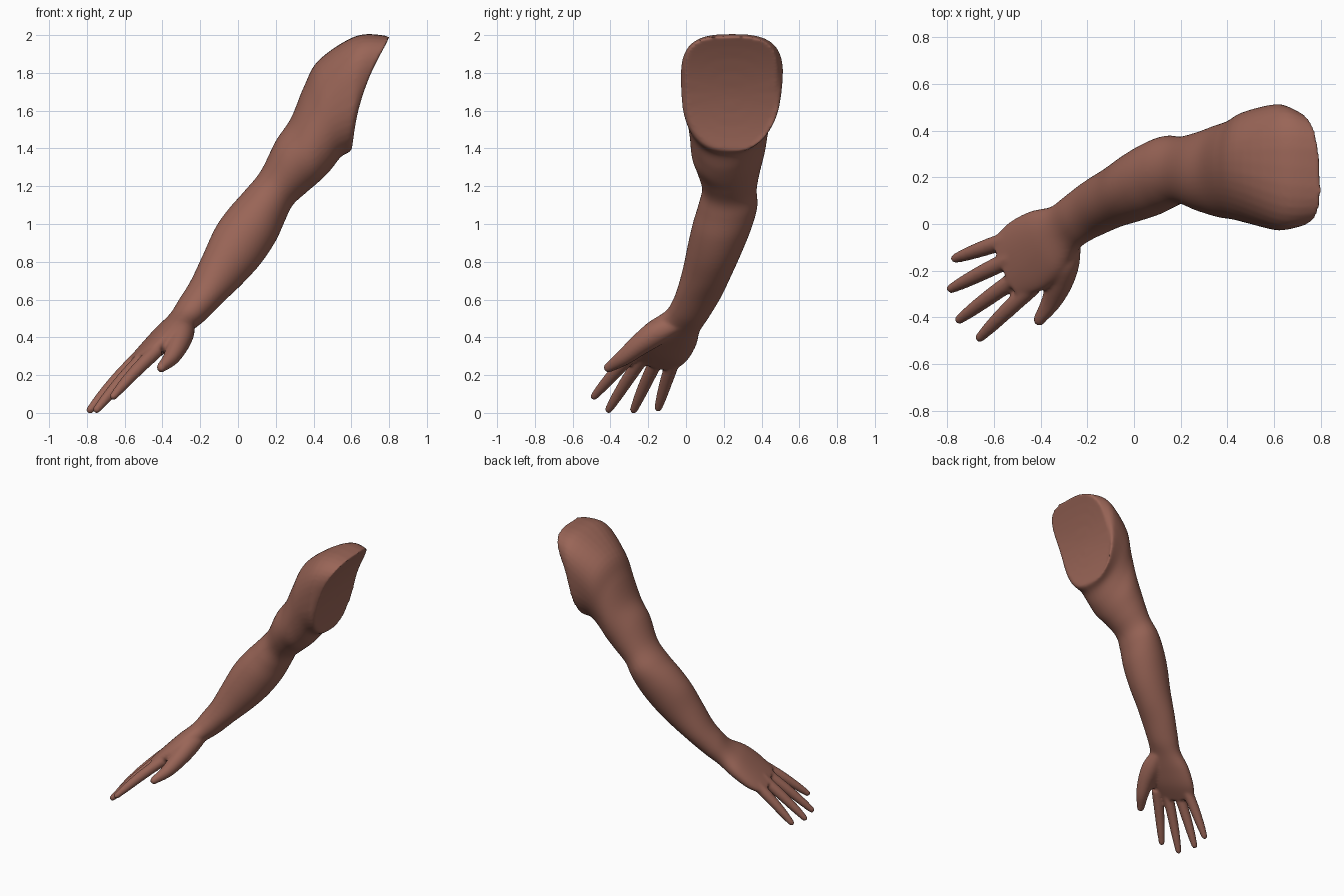
import bpy, bmesh, math
from mathutils import Vector

if "Cube" in bpy.data.objects:
    bpy.data.objects.remove(bpy.data.objects["Cube"])

SIDES = 40
HAND_N = Vector((-0.675, -0.09, 0.73)).normalized()   # back of the hand


def catmull(a, b, c, d, t):
    return 0.5 * (2 * b + (c - a) * t + (2 * a - 5 * b + 4 * c - d) * t * t
                  + (3 * b - a - 3 * c + d) * t ** 3)


def refine(keys, steps=5):
    """Spline through key rings; each ring is a tuple of vectors / floats."""
    out = []
    for i in range(len(keys) - 1):
        q = [keys[max(0, min(len(keys) - 1, i + k))] for k in (-1, 0, 1, 2)]
        for s in range(steps):
            out.append(tuple(catmull(*v, s / steps) for v in zip(*q)))
    return out + [keys[-1]]


def ring_points(ring, scale=1.0):
    """Squarish egg-shaped section: centre, U, V, squareness, taper, bend."""
    c, u, v, e, taper, bend = ring
    pts = []
    for k in range(SIDES):
        a = 2 * math.pi * k / SIDES
        ca, sa = math.cos(a), math.sin(a)
        p = math.copysign(abs(ca) ** e, ca) * scale
        q = math.copysign(abs(sa) ** e, sa) * scale * (1 - taper * ca)
        pts.append(c + u * p + v * q - Vector((bend * (1 - p * p), 0, 0)))
    return pts


def loft(bm, loops):
    rows = [[bm.verts.new(p) for p in loop] for loop in loops]
    faces = []
    for r0, r1 in zip(rows, rows[1:]):
        for k in range(SIDES):
            j = (k + 1) % SIDES
            faces.append(bm.faces.new((r0[k], r0[j], r1[j], r1[k])))
    faces += [bm.faces.new(rows[0]), bm.faces.new(rows[-1])]
    bmesh.ops.recalc_face_normals(bm, faces=faces)


def digit(bm, path, radii):
    """Rounded finger along a path of points."""
    path = [Vector(p) for p in path]
    d = (path[-1] - path[0]).normalized()
    v = d.cross(HAND_N).normalized()
    u = v.cross(d)
    keys = [(p, u * r, v * r, 1.0, 0.0, 0.0) for p, r in zip(path, radii)]
    rings = refine(keys)
    # domed tip
    r = radii[-1]
    for a in (20, 40, 60, 80):
        a = math.radians(a)
        rr = r * math.cos(a)
        rings.append((path[-1] + d * r * math.sin(a), u * rr, v * rr, 1.0, 0.0, 0.0))
    loft(bm, [ring_points(g) for g in rings])


# arm sections: upper point (x, z), lower point (x, z), y range
arm = [
    (0.80, 1.995, 0.60, 1.395, 0.0, 0.475),
    (0.63, 1.997, 0.592, 1.382, -0.025, 0.505),
    (0.43, 1.87, 0.545, 1.355, 0.003, 0.475),
    (0.35, 1.73, 0.49, 1.285, 0.02, 0.44),
    (0.28, 1.56, 0.43, 1.225, 0.03, 0.42),
    (0.20, 1.44, 0.36, 1.165, 0.055, 0.395),
    (0.12, 1.28, 0.29, 1.10, 0.085, 0.375),
    (0.03, 1.17, 0.25, 1.02, 0.065, 0.378),
    (-0.05, 1.08, 0.20, 0.91, 0.035, 0.35),
    (-0.12, 0.98, 0.12, 0.79, 0.01, 0.305),
    (-0.18, 0.85, 0.02, 0.68, -0.015, 0.252),
    (-0.25, 0.70, -0.08, 0.585, -0.045, 0.19),
    (-0.305, 0.61, -0.175, 0.49, -0.075, 0.125),
]
square = [0.68, 0.74, 0.92, 1.0, 1.0]
tapers = [0.22, 0.18, 0.08, 0.03, 0.0]
skew = [0.0, -0.01, -0.03, -0.03, -0.02]
keys = []
for i, (px, pz, qx, qz, y0, y1) in enumerate(arm):
    c = Vector(((px + qx) / 2, (y0 + y1) / 2, (pz + qz) / 2))
    u = Vector(((qx - px) / 2, skew[i] if i < 5 else 0, (qz - pz) / 2))
    tilt = -0.018 * max(0, i - 10)
    v = Vector((tilt - (0.015 if i == 0 else 0), (y1 - y0) / 2, tilt * 0.8))
    keys.append((c, u, v, square[i] if i < 5 else 1.0,
                 tapers[i] if i < 5 else 0.0, 0.05 if i == 0 else 0.0))

# palm sections: little-finger edge (x, y), thumb edge (x, y), centre z, half thickness
for ax, ay, bx, by, z, th in [
    (-0.35, 0.075, -0.25, -0.115, 0.482, 0.072),
    (-0.44, 0.055, -0.31, -0.215, 0.412, 0.068),
    (-0.53, 0.008, -0.385, -0.28, 0.335, 0.057),
    (-0.6, -0.06, -0.49, -0.315, 0.265, 0.036),
]:
    dx, dy = (ax - bx) / 2, (ay - by) / 2
    keys.append((Vector(((ax + bx) / 2, (ay + by) / 2, z)), -HAND_N * th,
                 Vector((dx, dy, 0.925 * dx + 0.123 * dy)), 0.92, 0.0, 0.0))

bm = bmesh.new()
rings = refine(keys)
cap = [ring_points(rings[0], s) for s in (0.1, 0.35, 0.6, 0.8, 0.93)]
loft(bm, cap + [ring_points(r) for r in rings])

# four fingers: base and tip
for base, tip in [
    ((-0.53, -0.065, 0.285), (-0.765, -0.147, 0.026)),
    ((-0.52, -0.145, 0.300), (-0.783, -0.277, 0.016)),
    ((-0.48, -0.215, 0.315), (-0.748, -0.409, 0.018)),
    ((-0.43, -0.265, 0.330), (-0.660, -0.486, 0.088)),
]:
    a, b = Vector(base), Vector(tip)
    path = [a.lerp(b, t) + HAND_N * 0.006 * math.sin(math.pi * t)
            for t in (0, 0.3, 0.55, 0.8, 1)]
    digit(bm, path, [0.038, 0.036, 0.033, 0.028, 0.021])

# thumb, and the web of skin between it and the palm
digit(bm, [(-0.27, -0.04, 0.475), (-0.297, -0.15, 0.427), (-0.318, -0.245, 0.362),
           (-0.355, -0.335, 0.29), (-0.405, -0.41, 0.24)],
      [0.045, 0.067, 0.058, 0.043, 0.027])
digit(bm, [(-0.32, -0.12, 0.43), (-0.335, -0.19, 0.395), (-0.36, -0.25, 0.345)],
      [0.06, 0.058, 0.04])

mesh = bpy.data.meshes.new("arm")
bm.to_mesh(mesh)
bm.free()
obj = bpy.data.objects.new("arm", mesh)
bpy.context.collection.objects.link(obj)

# skin colour
mat = bpy.data.materials.new("skin")
mat.diffuse_color = (0.32, 0.13, 0.095, 1)
mat.use_nodes = True
mat.node_tree.nodes["Principled BSDF"].inputs["Base Color"].default_value = mat.diffuse_color
mesh.materials.append(mat)

# fuse parts into one skin and blend the joins
rem = obj.modifiers.new("fuse", 'REMESH')
rem.mode = 'VOXEL'
rem.voxel_size = 0.009
rem.use_smooth_shade = True
smo = obj.modifiers.new("blend", 'SMOOTH')
smo.factor = 0.5
smo.iterations = 8
